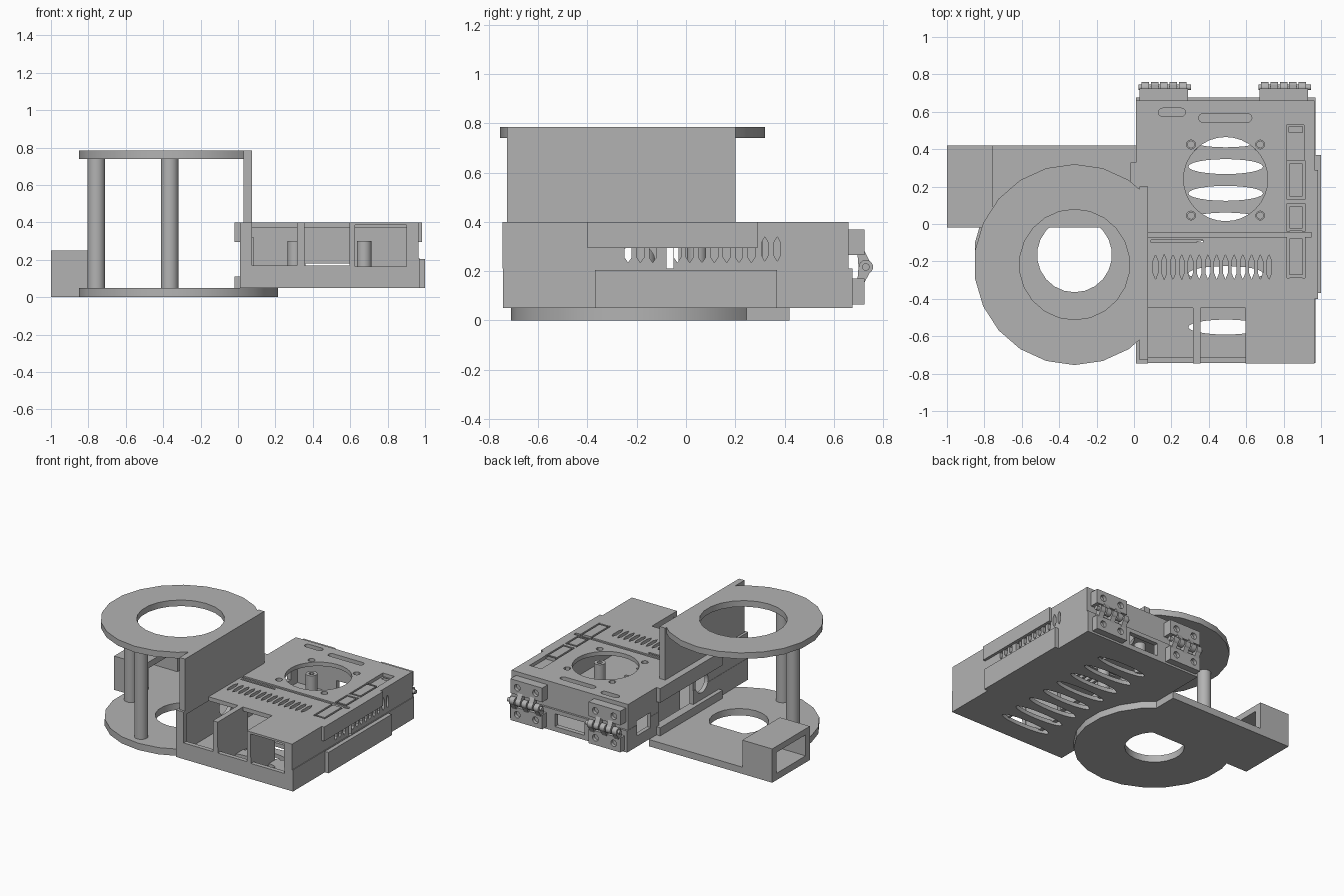
import bpy, bmesh, math
from mathutils import Vector

cube = bpy.data.objects.get("Cube")
if cube:
    bpy.data.objects.remove(cube, do_unlink=True)

grey = bpy.data.materials.new("plain grey")
grey.use_nodes = True
COLOUR = (0.45, 0.45, 0.45, 1)
grey.diffuse_color = COLOUR
grey.node_tree.nodes["Principled BSDF"].inputs["Base Color"].default_value = COLOUR


# Outlines
def rect(a0, a1, b0, b1):
    return [(a0, b0), (a1, b0), (a1, b1), (a0, b1)]

def oval(a, b, ra, rb=None, n=22):
    rb = rb or ra
    return [(a + ra * math.sin(math.tau * i / n), b + rb * math.cos(math.tau * i / n)) for i in range(n)]

def pointed(a, b, w, h):
    return [(a + sx * w, b + sy * h) for sx, sy in
            ((0, -1), (1, -.5), (1, .5), (0, 1), (-1, .5), (-1, -.5))]

def capsule(a0, a1, b, r, n=8):
    right = [(a1 + r * math.sin(math.pi * i / n), b - r * math.cos(math.pi * i / n)) for i in range(n + 1)]
    return right + [(a0 + a1 - p, 2 * b - q) for p, q in right]


# Each solid is an outline swept along an axis between two limits
def build(name, *solids):
    bm = bmesh.new()
    for pts, axis, lo, hi in solids:
        def place(p, c):
            a, b = p
            return {"x": (c, a, b), "y": (a, c, b), "z": (a, b, c)}[axis]
        low = [bm.verts.new(place(p, lo)) for p in pts]
        high = [bm.verts.new(place(p, hi)) for p in pts]
        bm.faces.new(low)
        bm.faces.new(high)
        for i in range(len(pts)):
            j = (i + 1) % len(pts)
            bm.faces.new((low[i], low[j], high[j], high[i]))
    bmesh.ops.recalc_face_normals(bm, faces=bm.faces)
    mesh = bpy.data.meshes.new(name)
    bm.to_mesh(mesh)
    bm.free()
    mesh.materials.append(grey)
    obj = bpy.data.objects.new(name, mesh)
    bpy.context.collection.objects.link(obj)
    return obj

def carve(obj, *solids, operation="DIFFERENCE"):
    tool = build("cutter", *solids)
    tool.hide_render = True
    mod = obj.modifiers.new("carve", "BOOLEAN")
    mod.operation, mod.object, mod.solver, mod.use_self = operation, tool, "EXACT", True
    bpy.context.view_layer.update()
    graph = bpy.context.evaluated_depsgraph_get()
    obj.data = bpy.data.meshes.new_from_object(obj.evaluated_get(graph))
    obj.modifiers.clear()
    bpy.data.objects.remove(tool, do_unlink=True)
    return obj


# Round stand: base disc, top ring, posts and side wall
CX = -.318
base = build("base_disc", (oval(CX, -.173, .537), "z", 0, .05))
carve(base, (oval(CX, -.165, .2), "z", -.1, .2))
carve(base, (rect(-.99, .01, -.02, .42), "z", 0, .05), operation="UNION")

top = build("top_ring", (oval(CX, -.217, .537), "z", .74, .785))
carve(top, (oval(CX, -.217, .295), "z", .6, .9), (rect(.075, .5, -1, 1), "z", .6, .9))
for i, (x, y) in enumerate(((-.757, -.17), (-.365, -.61))):
    build("post_%d" % (i + 1), (oval(x, y, .047), "z", .04, .75))
build("side_wall", (rect(.03, .075, -.727, .2), "z", .38, .785))

# Hollow block behind the stand
block = build("cable_block", (rect(-1, -.755, -.02, .42), "z", 0, .25))
carve(block, (rect(.03, .37, .05, .205), "x", -1.2, -.6))

# Case openings shared by both halves
cuts = [
    (rect(.04, .94, -.71, .64), "z", .08, .37),
    (rect(.075, .315, -.9, -.45), "z", .17, .6),
    (rect(.355, .595, -.9, -.45), "z", .17, .6),
    (rect(.625, .9, .165, .385), "y", -.9, -.65),
    (rect(.36, .6, .085, .18), "y", .6, .8),
    (rect(.4, .56, .13, .24), "x", -.1, .07),
    (rect(-.1, .3, .11, .295), "x", -.1, .07),
    (oval(-.2, .235, .075), "x", -.1, .07),
    (rect(-.08, -.05, .21, .295), "x", .9, 1.1),
    (oval(.49, .24, .225, n=32), "z", .3, .6),
    (capsule(.367, .608, .567, .022), "z", .3, .6),
    (capsule(.152, .253, .597, .022), "z", .3, .6),
    (rect(.09, .37, -.1, -.085), "z", .3, .6),
    (rect(.07, .95, -.07, -.045), "z", .39, .6),
    (rect(.815, .91, .34, .53), "z", .375, .6),
    (rect(.83, .9, .49, .52), "z", .3, .6),
]
CORNERS = [(x, y) for x in (.305, .675) for y in (.045, .425)]
cuts += [(oval(x, y, .024, n=12), "z", .3, .6) for x, y in CORNERS]
cuts += [(pointed(.115 + .0467 * i, -.23, .013, .066), "z", .3, .6) for i in range(14)]
cuts += [(pointed(-.235 + .05 * i, .275, .014, .04), "x", .9, 1.1) for i in range(11) if i != 3]
cuts += [(pointed(y, .29, .014, .05), "x", .9, 1.1) for y in (.32, .37)]
cuts += [(oval(.49, .45 - .143 * i, .2, .04, 24), "z", -.1, .12) for i in range(8)]
# Thin outlines on the lid
for y0, y1 in ((-.29, -.06), (-.04, .11), (.13, .34)):
    cuts += [(rect(x, x + .013, y0, y1), "z", .385, .6) for x in (.818, .9)]
    cuts += [(rect(.824, .906, y, y + .013), "z", .385, .6) for y in (y0 + .004, y1 - .017)]

tray = build("lower_case", (rect(.01, .97, -.742, .675), "z", .05, .21))
cover = build("upper_case", (rect(.012, .965, -.745, .66), "z", .21, .4))
for half in (tray, cover):
    carve(half, *cuts)

# Side panels and rails
panel = build("right_upper_panel", (rect(-.4, .29, .295, .4), "x", .96, .985))
build("right_lower_panel", (rect(-.37, .37, .05, .205), "x", .965, 1))
build("left_upper_rail", (rect(-.4, .33, .295, .4), "x", -.02, .015))
build("left_lower_rail", (rect(-.4, .33, .05, .11), "x", -.02, .015))

# Inner plates and fan standoffs
build("bay_dividers", (rect(.32, .35, -.73, -.38), "z", .07, .38),
      (rect(.6, .62, -.73, -.45), "z", .07, .38))
build("inner_plate", (rect(-.03, .31, .07, .32), "x", .07, .085))
for i, (x, y) in enumerate(CORNERS):
    stand = build("standoff_%d" % (i + 1), (oval(x, y, .04, n=16), "z", .07, .3))
    carve(stand, (oval(x, y, .018, n=12), "z", .2, .4))

# Back hinges
for side, x0 in (("right", .03), ("left", .67)):
    x1 = x0 + .26
    leaf = build(side + "_hinge_leaves",
                 (rect(x0, x1, .265, .37), "y", .655, .725),
                 (rect(x0, x1, .065, .17), "y", .67, .725))
    carve(leaf, *[(oval(x, z, .024, n=14), "y", .7, .8)
                  for x in (x0 + .055, x1 - .055) for z in (.118, .318)])
    build(side + "_hinge_pin", (oval(.73, .217, .015, n=14), "x", x0 - .005, x1 + .015))
    arms = []
    for i in range(5):
        a = x0 + .01 + .05 * i
        tip = .28 if i % 2 else .155
        arms.append((oval(.73, .217, .029, n=14), "x", a, a + .04))
        arms.append(([(.7, .217), (.757, .217), (.725, tip), (.695, tip)], "x", a, a + .04))
    build(side + "_hinge_knuckles", *arms)

# Shading: round walls smooth, edges sharp
bpy.ops.object.select_all(action="DESELECT")
for obj in bpy.context.collection.objects:
    if obj.type == "MESH" and grey.name in obj.data.materials:
        obj.select_set(True)
        bpy.context.view_layer.objects.active = obj
bpy.ops.object.shade_smooth_by_angle(angle=math.radians(30))
